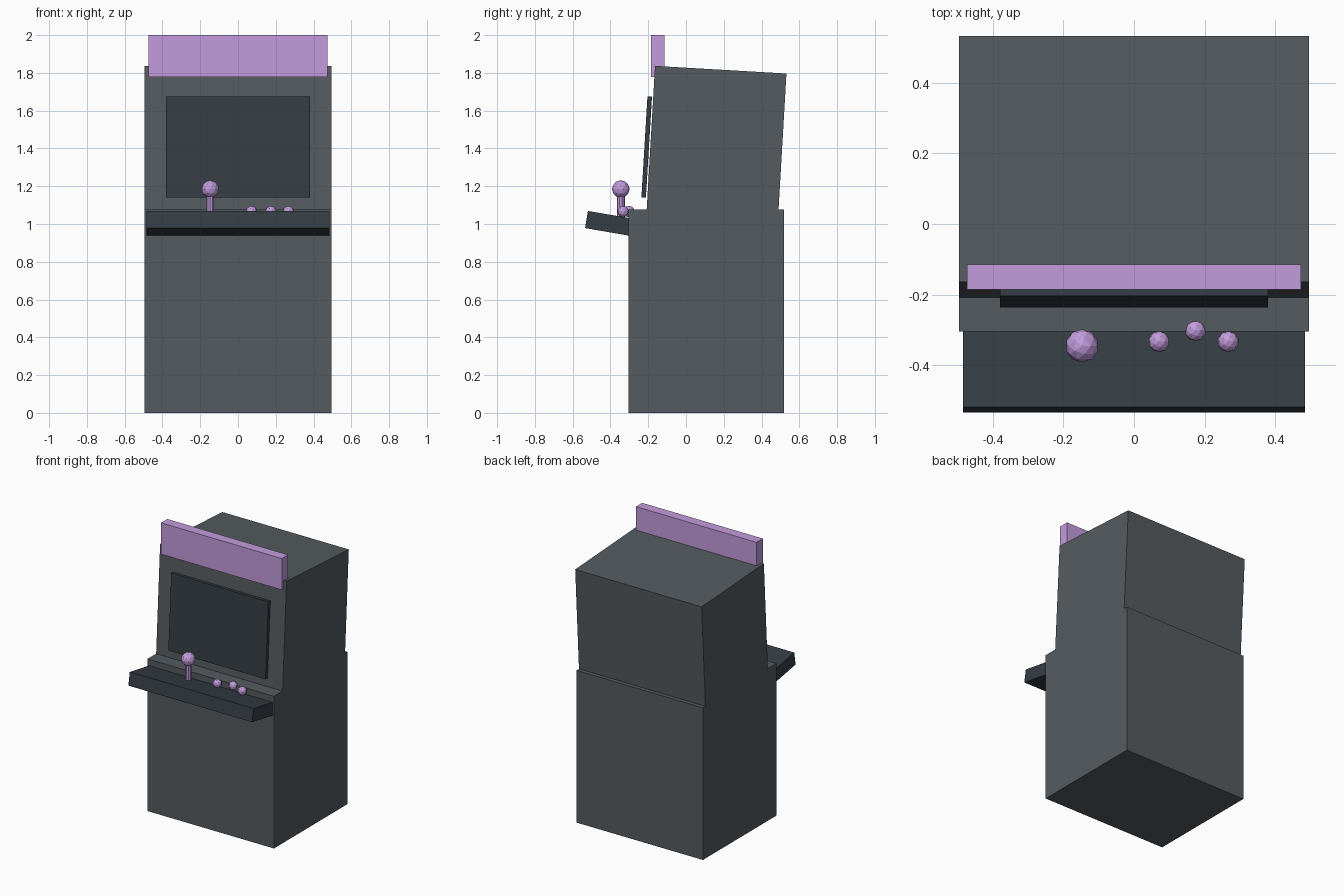
import bpy
import math
from mathutils import Vector

if "Cube" in bpy.data.objects:
    bpy.data.objects.remove(bpy.data.objects["Cube"])


def material(name, rgb):
    m = bpy.data.materials.new(name)
    m.diffuse_color = (*rgb, 1)
    m.use_nodes = True
    m.node_tree.nodes["Principled BSDF"].inputs["Base Color"].default_value = m.diffuse_color
    return m


SHELL = material("shell_grey", (0.09, 0.105, 0.117))
DARK = material("dark_slate", (0.036, 0.047, 0.058))
LILAC = material("lilac", (0.54, 0.33, 0.72))


def finish(name, mat):
    ob = bpy.context.object
    ob.name = name
    ob.data.materials.append(mat)
    return ob


def box(name, width, depth, height, front_top, mat, tilt=0.0):
    """Box placed by its front top edge (y, z), leaning back by tilt."""
    y, z = front_top
    s, c = math.sin(tilt), math.cos(tilt)
    centre = Vector((0, y + c * depth / 2 - s * height / 2,
                     z - s * depth / 2 - c * height / 2))
    bpy.ops.mesh.primitive_cube_add(size=1, location=centre)
    ob = finish(name, mat)
    ob.scale = (width, depth, height)
    ob.rotation_euler.x = -tilt
    return ob


def ball(name, radius, loc, mat):
    bpy.ops.mesh.primitive_ico_sphere_add(subdivisions=2, radius=radius, location=loc)
    return finish(name, mat)


# Cabinet: upright base and slightly leaning upper half
box("lower_cabinet", 0.99, 0.823, 1.077, (-0.305, 1.077), SHELL)
box("upper_cabinet", 0.99, 0.697, 0.80, (-0.164, 1.837), SHELL, 0.058)

# Screen, control panel and header sign
box("screen", 0.76, 0.024, 0.536, (-0.204, 1.676), DARK, 0.06)
box("control_panel", 0.968, 0.34, 0.092, (-0.519, 1.069), DARK, 0.17)
box("header_sign", 0.946, 0.07, 0.222, (-0.185, 2.0), LILAC)

# Joystick
bpy.ops.mesh.primitive_cylinder_add(vertices=10, radius=0.021, depth=0.15,
                                    location=(-0.147, -0.345, 1.105))
finish("joystick_shaft", LILAC)
ball("joystick_knob", 0.047, (-0.147, -0.345, 1.185), LILAC)

# Buttons
for i, (x, y) in enumerate([(0.071, -0.333), (0.174, -0.302), (0.267, -0.333)]):
    ball(f"button_{i + 1}", 0.03, (x, y, 1.066), LILAC)
